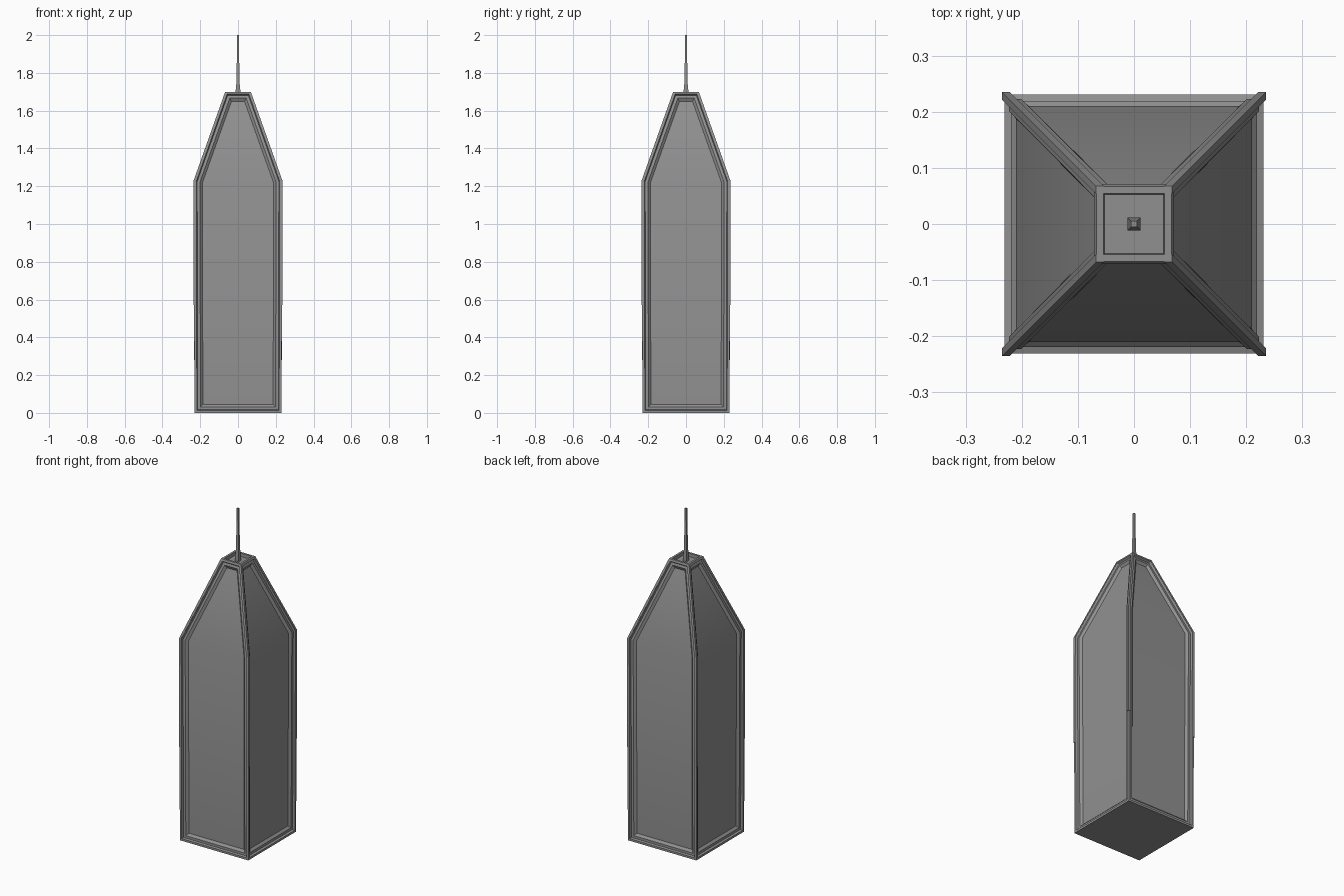
import bpy, bmesh, math

if "Cube" in bpy.data.objects:
    bpy.data.objects.remove(bpy.data.objects["Cube"])

grey = bpy.data.materials.new("dark_grey")
grey.diffuse_color = (0.28, 0.28, 0.28, 1)
grey.use_nodes = True
grey.node_tree.nodes["Principled BSDF"].inputs["Base Color"].default_value = grey.diffuse_color


def loft(name, levels, sides=4, edit=None):
    """Skin regular polygons; each level is (cx, cy, half width, z)."""
    bm = bmesh.new()
    rings = []
    k = 1 / math.cos(math.pi / sides)
    for cx, cy, h, z in levels:
        angles = [2 * math.pi * (i + 0.5) / sides for i in range(sides)]
        rings.append([bm.verts.new((cx + h * k * math.cos(a), cy + h * k * math.sin(a), z))
                      for a in angles])
    columns = [[] for _ in range(sides)]
    for lo, hi in zip(rings, rings[1:]):
        for i in range(sides):
            j = (i + 1) % sides
            columns[i].append(bm.faces.new((lo[i], lo[j], hi[j], hi[i])))
    bm.faces.new(rings[0][::-1])
    cap = bm.faces.new(rings[-1])
    bm.normal_update()
    if edit:
        edit(bm, columns, cap)
    me = bpy.data.meshes.new(name)
    bm.to_mesh(me)
    bm.free()
    me.materials.append(grey)
    ob = bpy.data.objects.new(name, me)
    bpy.context.collection.objects.link(ob)
    bpy.ops.object.select_all(action='DESELECT')
    ob.select_set(True)
    bpy.context.view_layer.objects.active = ob
    bpy.ops.object.shade_smooth_by_angle(angle=math.radians(25))
    return ob


def recess(bm, faces, steps):
    for width, depth in steps:
        bmesh.ops.inset_region(bm, faces=faces, thickness=width, depth=depth,
                               use_boundary=True, use_even_offset=True)
        bm.normal_update()


def panels(bm, columns, cap):
    # stepped frame around each wall, and a sunken roof
    for faces in columns:
        recess(bm, faces, [(0.013, 0), (0.004, -0.012), (0.015, 0), (0.013, -0.013)])
    recess(bm, [cap], [(0.013, 0), (0.001, -0.02)])


# tower body with tapering top
loft("tower_body", [(0, 0, 0.231, 0), (0, 0, 0.233, 1.23), (0, 0, 0.067, 1.70)], edit=panels)

# slim corner ribs
for sx in (-1, 1):
    for sy in (-1, 1):
        loft("corner_rib", [(sx * c, sy * c, 0.007, z)
                            for c, z in ((0.228, 0.57), (0.228, 1.23), (0.061, 1.70))])

# roof mast
loft("mast", [(0, 0, 0.012, 1.675), (0, 0, 0.012, 1.71), (0, 0, 0.009, 1.74),
              (0, 0, 0.006, 1.88), (0, 0, 0.005, 2.0)])
